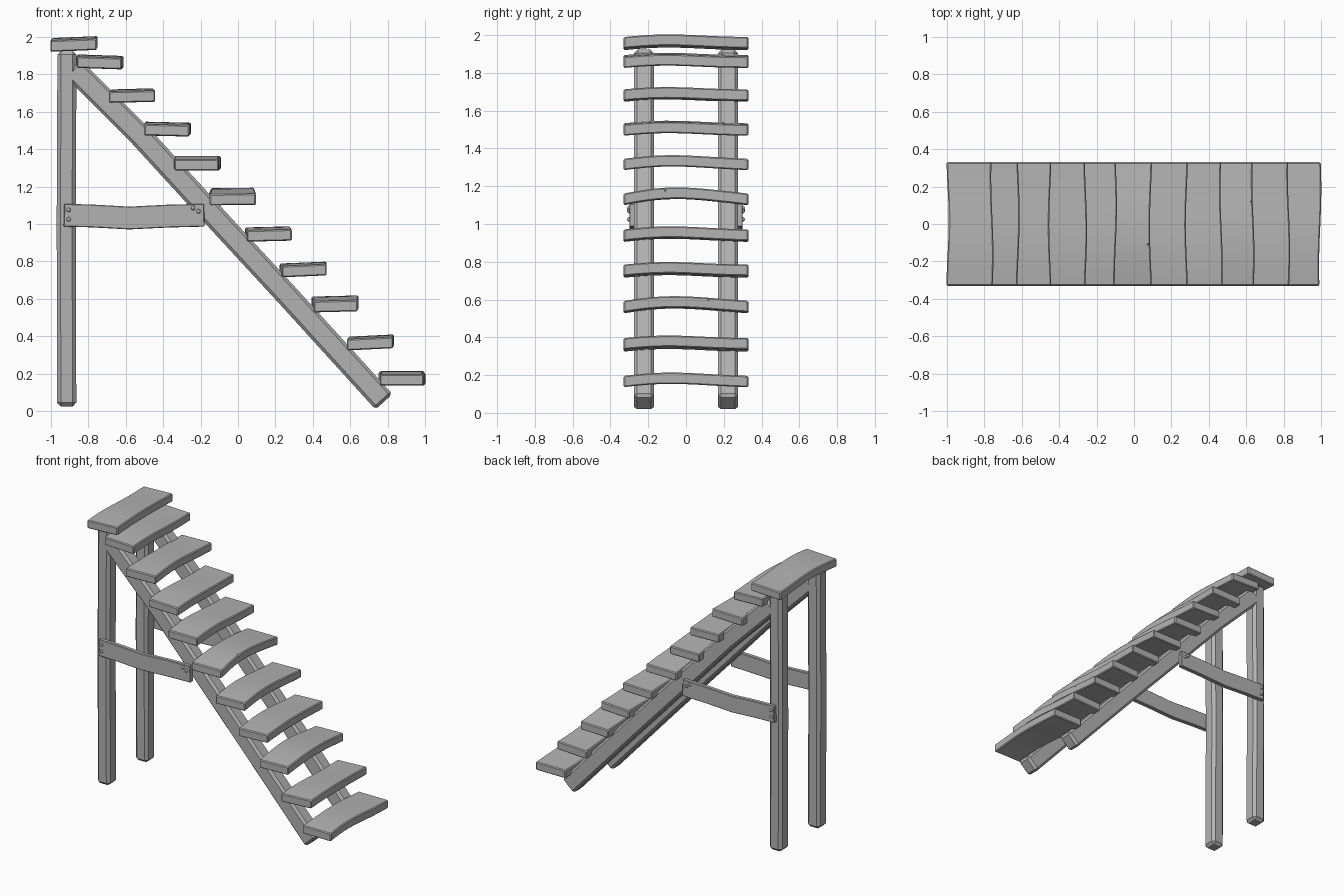
import bpy, bmesh, math, random
from mathutils import Vector

random.seed(4)
if "Cube" in bpy.data.objects:
    bpy.data.objects.remove(bpy.data.objects["Cube"])

# One grey timber colour
wood = bpy.data.materials.new("grey_timber")
wood.use_nodes = True
COLOUR = (0.45, 0.45, 0.45, 1)
wood.diffuse_color = COLOUR
wood.node_tree.nodes["Principled BSDF"].inputs["Base Color"].default_value = COLOUR


def finish(name, bm):
    bmesh.ops.recalc_face_normals(bm, faces=bm.faces)
    mesh = bpy.data.meshes.new(name)
    bm.to_mesh(mesh)
    bm.free()
    mesh.materials.append(wood)
    obj = bpy.data.objects.new(name, mesh)
    bpy.context.collection.objects.link(obj)
    return obj


def activate(obj):
    bpy.ops.object.select_all(action='DESELECT')
    bpy.context.view_layer.objects.active = obj
    obj.select_set(True)


def smooth(obj):
    activate(obj)
    bpy.ops.object.shade_smooth_by_angle(angle=math.radians(25))


def loft(name, rings, bevel):
    """Solid through a row of four-cornered sections, with chamfered edges."""
    bm = bmesh.new()
    rows = [[bm.verts.new(p) for p in ring] for ring in rings]
    for a, b in zip(rows, rows[1:]):
        for i in range(4):
            j = (i + 1) % 4
            bm.faces.new((a[i], a[j], b[j], b[i]))
    bm.faces.new(rows[0])
    bm.faces.new(rows[-1])
    bmesh.ops.recalc_face_normals(bm, faces=bm.faces)
    sharp = [e for e in bm.edges if e.calc_face_angle(0) > 0.8]
    bmesh.ops.bevel(bm, geom=sharp, offset=bevel, segments=1, affect='EDGES')
    return finish(name, bm)


def beam(name, path, width, y0, y1, bevel):
    """Timber following (x, z) points, of given width in the xz plane."""
    pts = [Vector((x, 0, z)) for x, z in path]
    rings = []
    for i, p in enumerate(pts):
        along = (pts[min(i + 1, len(pts) - 1)] - pts[max(i - 1, 0)]).normalized()
        side = Vector((-along.z, 0, along.x)) * width / 2
        rings.append([p + side * s + Vector((0, y, 0))
                      for s, y in ((-1, y0), (1, y0), (1, y1), (-1, y1))])
    obj = loft(name, rings, bevel)
    smooth(obj)
    return obj


def chip(tread, point, inward, half, depth, drop):
    """Cut a pointed chip out of a tread's upper edge."""
    point, inward = Vector(point), Vector(inward)
    across = Vector((-inward.y, inward.x, 0))
    up = Vector((0, 0, 0.03))
    tip = point + inward * depth
    # Planes run outward past the edge so the cut is clean
    base = [tip + up * 2 + inward * depth, point + up * 2 - inward * 0.05 + across * half * 2.6,
            point + up * 2 - inward * 0.05 - across * half * 2.6,
            point - inward * 0.05 - Vector((0, 0, drop * 1.5))]
    bm = bmesh.new()
    bmesh.ops.convex_hull(bm, input=[bm.verts.new(p) for p in base])
    cutter = finish("chip_cutter", bm)
    cutter.hide_render = True
    mod = tread.modifiers.new("chip", 'BOOLEAN')
    mod.object, mod.operation, mod.solver = cutter, 'DIFFERENCE', 'EXACT'
    activate(tread)
    bpy.ops.object.modifier_apply(modifier=mod.name)
    bpy.data.objects.remove(cutter)


# Treads: left x, bottom z, tilt along x, rise in the middle
TREADS = [(-1.0, 1.925, .010, .012), (-.86, 1.83, -.008, .010), (-.69, 1.65, .006, .010),
          (-.50, 1.47, -.006, .012), (-.34, 1.285, 0, .018), (-.152, 1.10, .002, .032),
          (.04, .908, .006, .015), (.225, .72, .010, .012), (.395, .53, .006, .024),
          (.585, .33, .012, .012), (.752, .136, 0, .016)]
DEPTH, THICK, HALF = 0.243, 0.06, 0.33
FRONT, BACK, RIGHT = (0, 1, 0), (0, -1, 0), (-1, 0, 0)
# Chips: tread number -> edge position and inward direction
CHIPS = {0: (.08, -HALF, FRONT), 2: (.08, HALF, BACK), 5: (DEPTH, -.11, RIGHT),
         6: (.075, HALF, BACK), 7: (.085, -HALF, FRONT), 8: (DEPTH, .12, RIGHT),
         9: (.085, -HALF, FRONT)}

for n, (x, z, tilt, rise) in enumerate(TREADS):
    rings = []
    phase = random.uniform(0, 6)
    for i in range(13):
        t = i / 6 - 1
        y = HALF * t
        lift = rise * math.cos(t * math.pi / 2) - 0.004 * math.sin(t * math.pi)
        wob = 0.006 * math.sin(3 * t + phase)
        wob2 = 0.006 * math.sin(2.5 * t + phase * 2)
        x0, x1 = x + 0.004 + wob, x + DEPTH + wob2
        low, high = z + lift - tilt / 2, z + lift + tilt / 2
        rings.append([(x0, y, low), (x1, y, high), (x1, y, high + THICK), (x0, y, low + THICK)])
    tread = loft("tread_%d" % (n + 1), rings, 0.006)
    if n in CHIPS:
        dx, y, inward = CHIPS[n]
        side = inward == RIGHT
        lift = rise * math.cos(y / HALF * math.pi / 2)
        chip(tread, (x + dx, y, z + THICK + lift), inward, 0.03 if side else 0.02,
             0.035 if side else 0.016, 0.055)
    smooth(tread)

# Posts, stringers, braces and pegs on both sides
for label, s in (("right", -1), ("left", 1)):
    beam(label + "_post", [(-.915, .025), (-.918, 1.0), (-.914, 1.925)],
         0.102, s * .17, s * .275, 0.02)
    beam(label + "_stringer",
         [(-.885, 1.835), (-.52, 1.47), (-.14, 1.055), (.28, .60), (.78, .05)],
         0.122, s * .17, s * .275, 0.016)
    beam(label + "_brace",
         [(-.93, 1.047), (-.78, 1.043), (-.58, 1.032), (-.38, 1.042), (-.18, 1.047)],
         0.122, s * .268, s * .30, 0.004)
    for k, (px, pz) in enumerate(((-.905, 1.075), (-.905, 1.025), (-.24, 1.085), (-.212, 1.068))):
        bm = bmesh.new()
        bmesh.ops.create_uvsphere(bm, u_segments=10, v_segments=6, radius=0.012)
        for v in bm.verts:
            v.co = Vector((px, s * .30, pz)) + v.co
        smooth(finish("%s_peg_%d" % (label, k + 1), bm))
